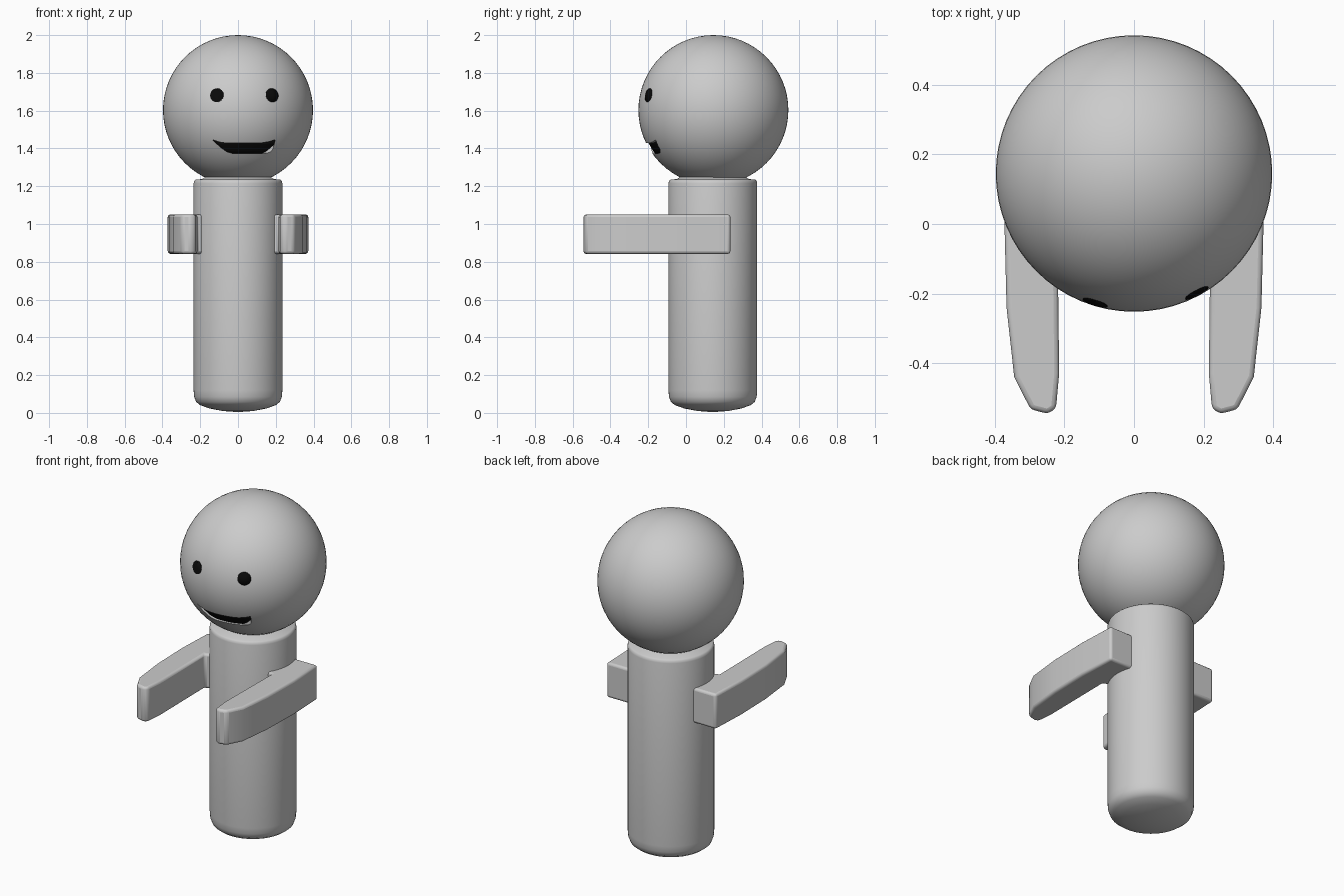
import bpy, bmesh, math
from mathutils import Vector, Matrix

if "Cube" in bpy.data.objects:
    bpy.data.objects.remove(bpy.data.objects["Cube"])

CENTRE = Vector((0, 0.145, 1.603))
R = 0.397

black = bpy.data.materials.new("black")
black.diffuse_color = (0.003, 0.003, 0.003, 1)
black.use_nodes = True
black.node_tree.nodes["Principled BSDF"].inputs["Base Color"].default_value = black.diffuse_color


def finish(name, bm, smooth=True, mat=None):
    bmesh.ops.recalc_face_normals(bm, faces=bm.faces)
    me = bpy.data.meshes.new(name)
    bm.to_mesh(me)
    bm.free()
    ob = bpy.data.objects.new(name, me)
    bpy.context.collection.objects.link(ob)
    if mat:
        me.materials.append(mat)
    if smooth:
        bpy.ops.object.select_all(action='DESELECT')
        ob.select_set(True)
        bpy.context.view_layer.objects.active = ob
        bpy.ops.object.shade_smooth_by_angle(angle=math.radians(40))
    return ob


def ball(name, radius):
    bm = bmesh.new()
    bmesh.ops.create_uvsphere(bm, u_segments=64, v_segments=32, radius=radius,
                              matrix=Matrix.Translation(CENTRE))
    return finish(name, bm)


def prism(name, outline, direction, mat=None, smooth=True):
    """Closed outline of 3D points, extruded along direction."""
    bm = bmesh.new()
    face = bm.faces.new([bm.verts.new(p) for p in outline])
    ext = bmesh.ops.extrude_face_region(bm, geom=[face], use_keep_orig=True)
    moved = [v for v in ext['geom'] if isinstance(v, bmesh.types.BMVert)]
    bmesh.ops.translate(bm, verts=moved, vec=direction)
    return finish(name, bm, smooth, mat)


def boolean(ob, other, operation):
    mod = ob.modifiers.new("Cut", 'BOOLEAN')
    mod.operation = operation
    mod.object = other
    mod.solver = 'EXACT'
    other.hide_render = True
    other.hide_set(True)


# Body: lathed tube with domed underside
profile = [(0, 0.004), (0.08, 0.010), (0.15, 0.023), (0.20, 0.041), (0.222, 0.058),
           (0.232, 0.085), (0.235, 0.12), (0.235, 1.215), (0.232, 1.228),
           (0.224, 1.235), (0.19, 1.238), (0.172, 1.25), (0, 1.25)]
bm = bmesh.new()
verts = [bm.verts.new((r, 0, z)) for r, z in profile]
edges = [bm.edges.new(pair) for pair in zip(verts, verts[1:])]
bmesh.ops.spin(bm, geom=verts + edges, cent=(0, 0, 0), axis=(0, 0, 1),
               angle=math.tau, steps=64)
bmesh.ops.remove_doubles(bm, verts=bm.verts, dist=0.0005)
bmesh.ops.translate(bm, verts=bm.verts, vec=(0, 0.142, 0))
finish("body", bm)

# Arms: tapered bars joined to the body at the back
arm = [(0.22, 0.0), (0.13, 0.03), (0.13, 0.235), (0.362, 0.235), (0.372, 0.0),
       (0.366, -0.24), (0.344, -0.44), (0.297, -0.532), (0.248, -0.545),
       (0.224, -0.53), (0.215, -0.43)]
for side, sign in (("left", -1), ("right", 1)):
    ob = prism(side + "_arm", [(sign * x, y, 0.842) for x, y in arm], (0, 0, 0.208))
    bev = ob.modifiers.new("Bevel", 'BEVEL')
    bev.width = 0.016
    bev.segments = 3
    bev.limit_method = 'ANGLE'
    bev.angle_limit = math.radians(40)

# Head with a carved mouth
head = ball("head", R)
lips = [(-0.135, 1.446), (-0.10, 1.434), (-0.06, 1.428), (0.13, 1.430), (0.165, 1.436),
        (0.197, 1.446), (0.183, 1.392), (0.165, 1.378), (0.14, 1.374),
        (-0.03, 1.374), (-0.06, 1.383), (-0.095, 1.408)]
cutter = prism("mouth_cutter", [(x, -0.4, z) for x, z in lips], (0, 0.265, 0), smooth=False)
boolean(head, cutter, 'DIFFERENCE')

# Dark mouth lining, set just below the skin
mouth = prism("mouth", [(x, -0.4, z) for x, z in lips], (0, 0.3, 0), black)
boolean(mouth, ball("mouth_helper", R - 0.012), 'INTERSECT')

# Eyes: round patches flush with the head
eye_helper = ball("eye_helper", R + 0.002)
for side, x in (("left", -0.112), ("right", 0.181)):
    dx, dz = x, 1.682 - CENTRE.z
    normal = Vector((dx, -math.sqrt(R * R - dx * dx - dz * dz), dz)).normalized()
    turn = normal.to_track_quat('Z', 'Y')
    ring = [CENTRE + normal * (R - 0.02) +
            turn @ Vector((0.037 * math.cos(a), 0.037 * math.sin(a), 0))
            for a in (i * math.tau / 32 for i in range(32))]
    eye = prism(side + "_eye", ring, normal * 0.1, black)
    boolean(eye, eye_helper, 'INTERSECT')
